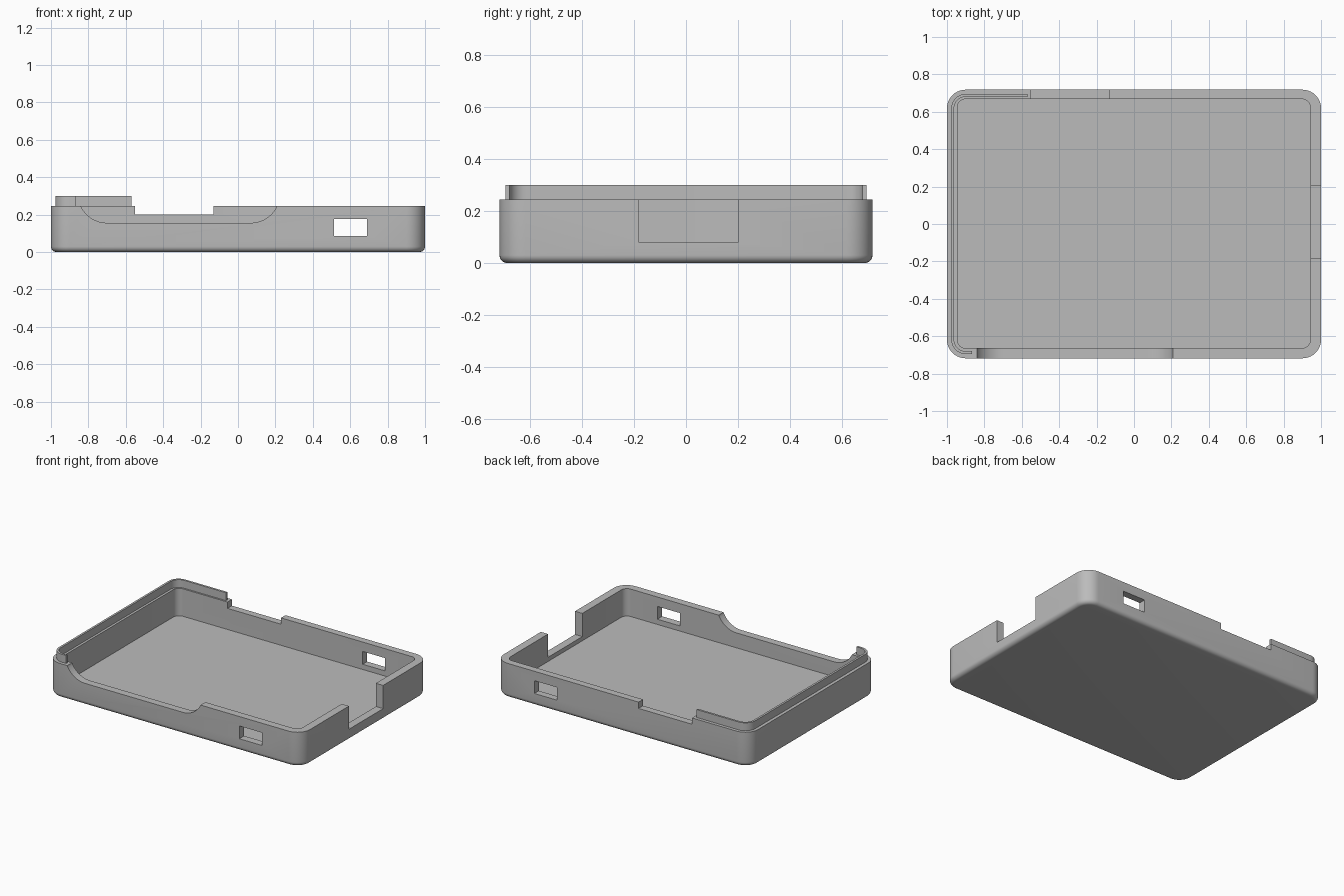
import bpy, bmesh
from math import sin, cos, pi, asin

default = bpy.data.objects.get("Cube")
if default:
    bpy.data.objects.remove(default, do_unlink=True)

grey = bpy.data.materials.new("plain_grey")
grey.use_nodes = True
grey.diffuse_color = (0.5, 0.5, 0.5, 1)
grey.node_tree.nodes["Principled BSDF"].inputs["Base Color"].default_value = (0.5, 0.5, 0.5, 1)


def arc(cx, cy, r, start, end, n=10):
    return [(cx + r * cos(start + (end - start) * i / n),
             cy + r * sin(start + (end - start) * i / n)) for i in range(n + 1)]


def rounded_rect(x0, x1, y0, y1, r):
    corners = [(x1 - r, y1 - r), (x0 + r, y1 - r), (x0 + r, y0 + r), (x1 - r, y0 + r)]
    return [p for i, (cx, cy) in enumerate(corners)
            for p in arc(cx, cy, r, i * pi / 2, (i + 1) * pi / 2)]


def loft(name, rings):
    """Closed solid through matching rings of 3D points."""
    bm = bmesh.new()
    loops = [[bm.verts.new(p) for p in ring] for ring in rings]
    n = len(loops[0])
    bm.faces.new(loops[0])
    bm.faces.new(loops[-1])
    for a, b in zip(loops, loops[1:]):
        for i in range(n):
            j = (i + 1) % n
            bm.faces.new((a[i], a[j], b[j], b[i]))
    bmesh.ops.recalc_face_normals(bm, faces=bm.faces)
    mesh = bpy.data.meshes.new(name)
    bm.to_mesh(mesh)
    bm.free()
    mesh.materials.append(grey)
    obj = bpy.data.objects.new(name, mesh)
    bpy.context.collection.objects.link(obj)
    return obj


def prism(name, outline, z0, z1):
    return loft(name, [[(x, y, z) for x, y in outline] for z in (z0, z1)])


def box(name, x0, x1, y0, y1, z0, z1):
    return prism(name, [(x0, y0), (x1, y0), (x1, y1), (x0, y1)], z0, z1)


def cut(target, cutter):
    mod = target.modifiers.new("cut", "BOOLEAN")
    mod.operation = "DIFFERENCE"
    mod.solver = "EXACT"
    mod.object = cutter
    bpy.context.view_layer.objects.active = target
    bpy.ops.object.modifier_apply(modifier=mod.name)
    bpy.data.objects.remove(cutter, do_unlink=True)


def smooth(obj):
    bpy.ops.object.select_all(action="DESELECT")
    obj.select_set(True)
    bpy.context.view_layer.objects.active = obj
    bpy.ops.object.shade_smooth_by_angle(angle=pi / 6)


HX, HY, TOP, FILLET = 1.0, 0.718, 0.245, 0.03

# Tray shell with a rounded bottom edge
rings = []
for i in range(7):
    a = i / 6 * pi / 2
    inset = FILLET * (1 - sin(a))
    rings.append([(x, y, FILLET * (1 - cos(a))) for x, y in
                  rounded_rect(-HX + inset, HX - inset, -HY + inset, HY - inset, 0.1 - inset)])
rings.append([(x, y, TOP) for x, y in rounded_rect(-HX, HX, -HY, HY, 0.1)])
tray = loft("tray", rings)
cut(tray, prism("cavity", rounded_rect(-0.945, 0.943, -0.664, 0.668, 0.045), 0.05, 0.5))

# Notches in the back and left walls
cut(tray, box("back_notch", -0.55, -0.13, 0.6, 0.8, 0.2, 0.5))
cut(tray, box("side_notch", 0.85, 1.1, -0.182, 0.202, 0.08, 0.5))

# Small windows through the front and back walls
cut(tray, box("window_cutter", 0.513, 0.69, -0.9, 0.9, 0.087, 0.178))

# Shallow scoop in the front wall, with curved ends
R, LOW = 0.155, 0.156
sweep = asin(0.14 / R)
profile = [(-0.84, 0.5)]
profile += arc(-0.70, LOW + R, R, -pi / 2 - sweep, -pi / 2)
profile += arc(0.068, LOW + R, R, -pi / 2, -pi / 2 + sweep)
profile.append((0.208, 0.5))
cut(tray, loft("scoop", [[(x, y, z) for x, z in profile] for y in (-0.8, -0.6)]))
smooth(tray)


# Thin raised lip wrapping round the right end
def lip_edge(offset):
    x, y, r = -HX + offset, HY - offset, 0.1 - offset
    return ([(-0.57, y)] + arc(x + r, y - r, r, pi / 2, pi)
            + arc(x + r, -y + r, r, pi, 3 * pi / 2) + [(-0.865, -y)])


outer, inner = lip_edge(0.023), lip_edge(0.038)
bm = bmesh.new()
sections = [[bm.verts.new(p) for p in ((*o, 0.24), (*o, 0.301), (*i, 0.301), (*i, 0.24))]
            for o, i in zip(outer, inner)]
bm.faces.new(sections[0])
bm.faces.new(sections[-1])
for a, b in zip(sections, sections[1:]):
    for i in range(4):
        j = (i + 1) % 4
        bm.faces.new((a[i], a[j], b[j], b[i]))
bmesh.ops.recalc_face_normals(bm, faces=bm.faces)
mesh = bpy.data.meshes.new("raised_lip")
bm.to_mesh(mesh)
bm.free()
mesh.materials.append(grey)
lip = bpy.data.objects.new("raised_lip", mesh)
bpy.context.collection.objects.link(lip)
smooth(lip)
